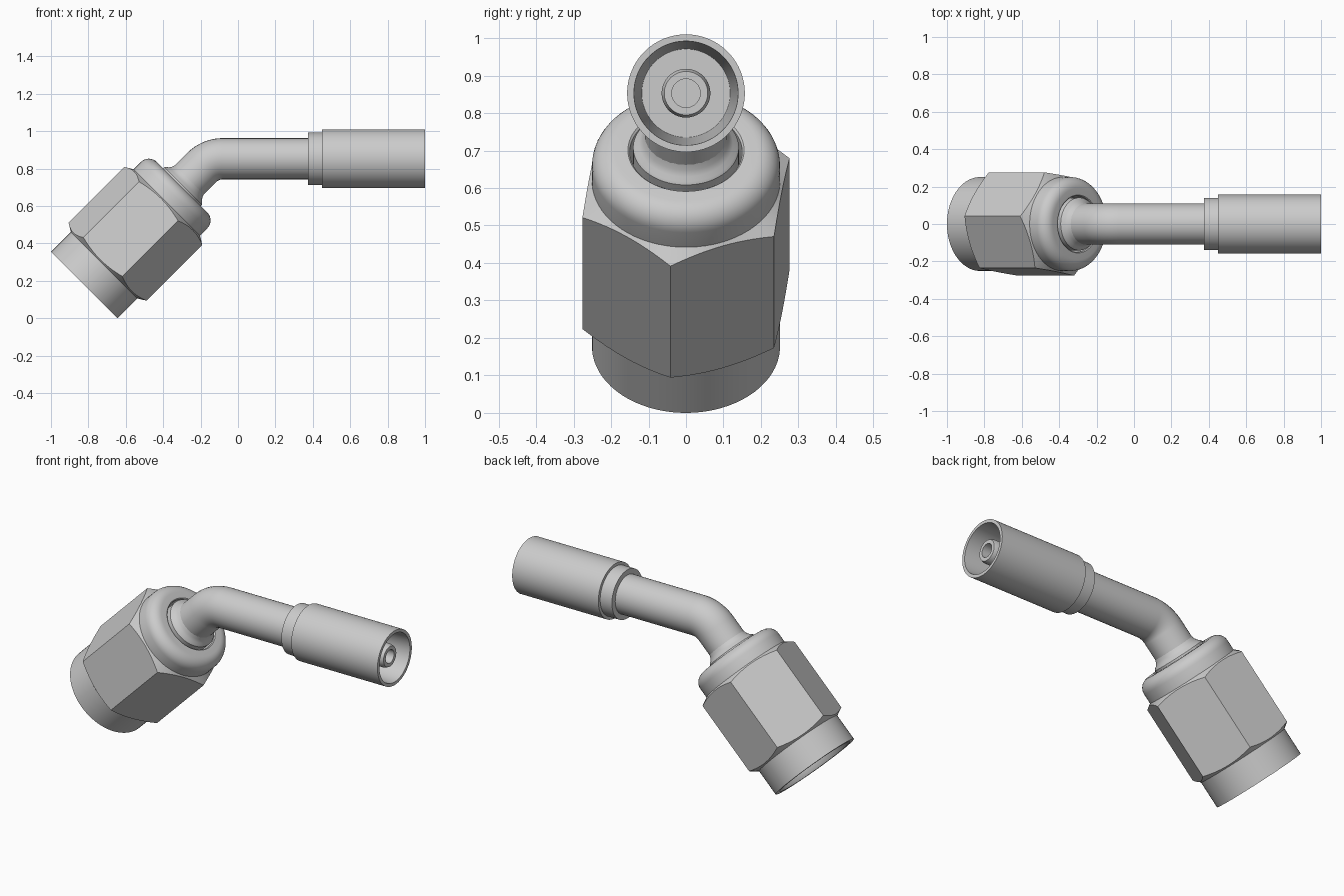
import bpy, bmesh, math
from mathutils import Vector

if "Cube" in bpy.data.objects:
    bpy.data.objects.remove(bpy.data.objects["Cube"])

steel = bpy.data.materials.new("steel grey")
steel.diffuse_color = (0.6, 0.6, 0.6, 1)
steel.use_nodes = True
steel.node_tree.nodes["Principled BSDF"].inputs["Base Color"].default_value = steel.diffuse_color
SEG = 72
Y = Vector((0, 1, 0))
S = math.sqrt(0.5)
NUT = (Vector((-0.8225, 0, 0.1775)), Vector((S, 0, S)), Vector((-S, 0, S)))
HOSE = (Vector((0, 0, 0.853)), Vector((1, 0, 0)), Vector((0, 0, 1)))


def finish(ob):
    ob.data.materials.clear()
    ob.data.materials.append(steel)
    bpy.ops.object.select_all(action='DESELECT')
    ob.select_set(True)
    bpy.context.view_layer.objects.active = ob
    bpy.ops.object.shade_smooth_by_angle(angle=math.radians(32))


def lathe(name, frame, profile, closed=False):
    """Spin (distance, radius) pairs, or functions of the angle, about an axis."""
    origin, axis, up = frame
    bm = bmesh.new()
    rings = []
    for p in profile:
        ring = []
        for i in range(SEG):
            a = math.radians(8) + math.tau * i / SEG
            s, r = p(a) if callable(p) else p
            ring.append(bm.verts.new(origin + axis * s + (up * math.cos(a) + Y * math.sin(a)) * r))
        rings.append(ring)
    pairs = list(zip(rings, rings[1:])) + ([(rings[-1], rings[0])] if closed else [])
    for a, b in pairs:
        for i in range(SEG):
            j = (i + 1) % SEG
            bm.faces.new((a[i], a[j], b[j], b[i]))
    if not closed:
        bm.faces.new(rings[0])
        bm.faces.new(rings[-1])
    bmesh.ops.recalc_face_normals(bm, faces=bm.faces)
    me = bpy.data.meshes.new(name)
    bm.to_mesh(me)
    bm.free()
    ob = bpy.data.objects.new(name, me)
    bpy.context.collection.objects.link(ob)
    finish(ob)


# Swivel nut: round skirt, chamfered hexagon, rounded collar, hollow inside
R_BODY, R_HEX = 0.251, 0.298


def hex_ring(base, slope):
    def ring(a):
        t = (a - math.radians(8)) % (math.pi / 3) - math.pi / 6
        r = R_HEX * math.cos(math.pi / 6) / math.cos(t)
        return base + slope * (r - R_HEX), r
    return ring


fillet = [(0.68 + 0.06 * math.sin(t), 0.191 + 0.06 * math.cos(t))
          for t in (math.pi / 2 * i / 8 for i in range(9))]
lathe("swivel_nut", NUT,
      [(0, 0.225), (0, R_BODY), (0.15, R_BODY), hex_ring(0.177, 0.5),
       hex_ring(0.598, -0.5), (0.625, R_BODY)] + fillet +
      [(0.74, 0.155), (0.735, 0.15), (0.6, 0.15), (0.5, 0.21), (0.03, 0.21)], closed=True)

# Flared seat inside the nut and the shoulder leaving its collar
lathe("flared_seat", NUT,
      [(0.33, 0.075), (0.33, 0.11), (0.45, 0.2), (0.53, 0.185), (0.6, 0.141), (0.75, 0.141),
       (0.757, 0.136), (0.765, 0.125), (0.78, 0.115), (0.8, 0.108), (0.8, 0.075)], closed=True)

# Bent tube: straight run, 45 degree bend, straight run
BEND = 0.16
bx = -0.147 + BEND * math.tan(math.pi / 8)
path = [Vector((0.5, 0, 0.853))]
for i in range(17):
    t = math.pi / 4 * i / 16
    path.append(Vector((bx - BEND * math.sin(t), 0, 0.853 - BEND + BEND * math.cos(t))))
path.append(NUT[0] + NUT[1] * 0.6)
cu = bpy.data.curves.new("bent_tube", 'CURVE')
cu.dimensions = '3D'
cu.bevel_depth = 0.11
cu.bevel_resolution = 14
cu.use_fill_caps = True
sp = cu.splines.new('POLY')
sp.points.add(len(path) - 1)
for pt, co in zip(sp.points, path):
    pt.co = (*co, 1)
tube = bpy.data.objects.new("bent_tube", cu)
bpy.context.collection.objects.link(tube)
tube.select_set(True)
bpy.context.view_layer.objects.active = tube
bpy.ops.object.convert(target='MESH')
finish(bpy.context.view_layer.objects.active)

# Crimp shell with a stepped collar and an open mouth
lathe("crimp_shell", HOSE,
      [(0.375, 0.1), (0.375, 0.14), (0.45, 0.14), (0.45, 0.157), (1, 0.157),
       (1, 0.139), (0.55, 0.118), (0.55, 0.1)], closed=True)

# Hose stem with a bore, standing inside the shell
lathe("hose_stem", HOSE,
      [(0.5, 0.118), (0.55, 0.118), (0.55, 0.065), (0.95, 0.065), (0.97, 0.058),
       (0.97, 0.038), (0.52, 0.038)])
